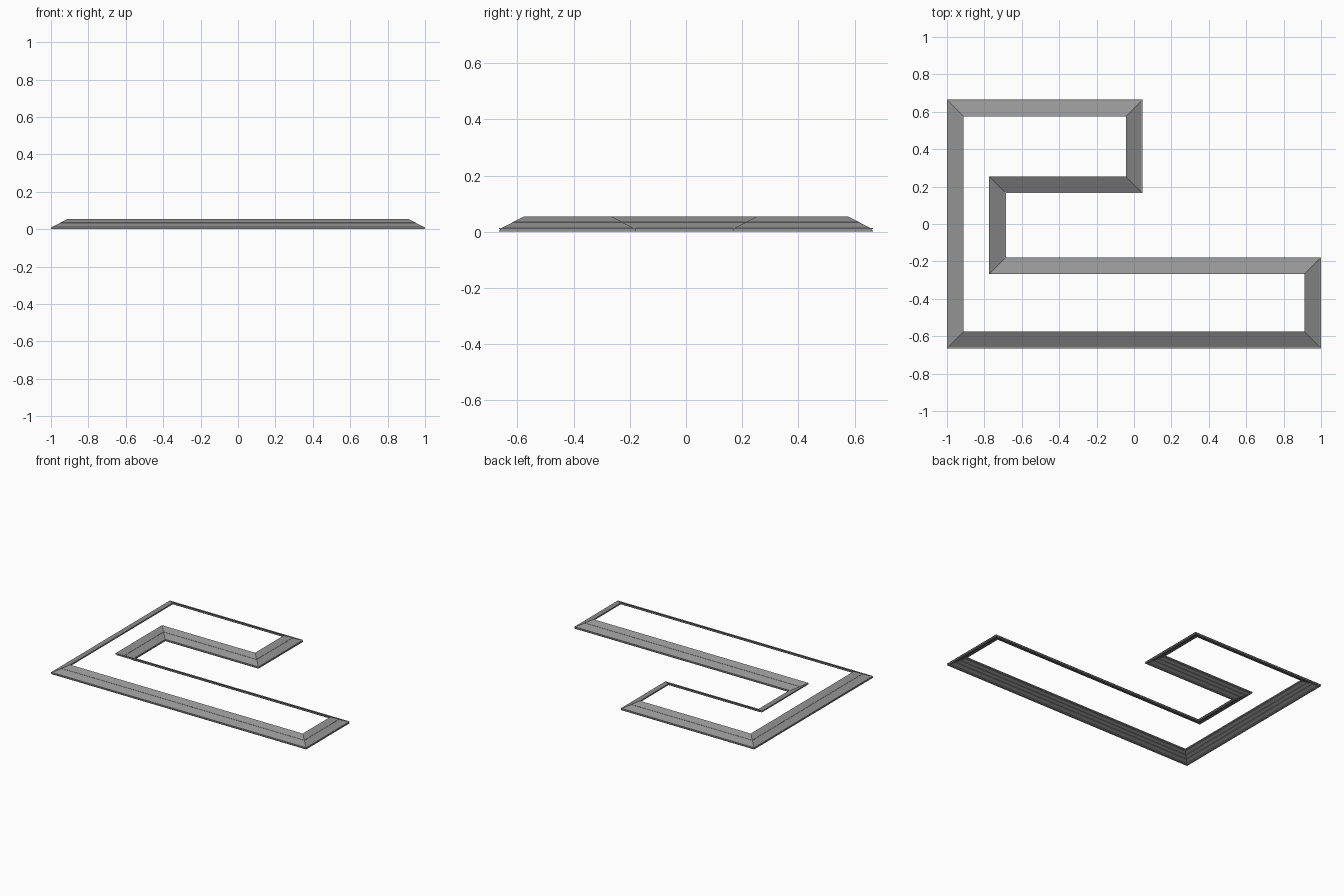
import bpy
from mathutils import Vector

if "Cube" in bpy.data.objects:
    bpy.data.objects.remove(bpy.data.objects["Cube"])

# Outer eave outline, counter-clockwise
P = [Vector(p) for p in [(-1, -.665), (1, -.665), (1, -.178), (-.685, -.178),
                         (-.685, .165), (.045, .165), (.045, .665), (-1, .665)]]
N = len(P)

GREY = bpy.data.materials.new("dark_grey")
GREY.diffuse_color = (.3, .3, .3, 1)
GREY.use_nodes = True
GREY.node_tree.nodes["Principled BSDF"].inputs["Base Color"].default_value = GREY.diffuse_color


def inward(i):
    d = (P[(i + 1) % N] - P[i % N]).normalized()
    return Vector((-d.y, d.x))


def corner(i, d):
    return P[i] + (inward(i - 1) + inward(i)) * d


def sweep(name, profile):
    """Mitred sweep of a closed, counter-clockwise (inset, height) profile."""
    m = len(profile)
    verts = [(*corner(i, d), z) for i in range(N) for d, z in profile]
    faces = [(i * m + k, (i + 1) % N * m + k,
              (i + 1) % N * m + (k + 1) % m, i * m + (k + 1) % m)
             for i in range(N) for k in range(m)]
    me = bpy.data.meshes.new(name)
    me.from_pydata(verts, [], [f[::-1] for f in faces])
    me.materials.append(GREY)
    ob = bpy.data.objects.new(name, me)
    bpy.context.collection.objects.link(ob)


D0, D1, Z0, Z1 = .004, .089, .0125, .055


def slope(d):
    return Z0 + (d - D0) * (Z1 - Z0) / (D1 - D0)


def slab(name, a, b, top, bottom):
    """Sloping slab between insets a and b, with offsets from the roof plane."""
    sweep(name, [(a, slope(a) - bottom), (a, slope(a) - top),
                 (b, slope(b) - top), (b, slope(b) - bottom)])


# Two overlapping roof courses
slab("lower_roof_course", D0, .056, .0015, .008)
slab("upper_roof_course", .048, D1, 0, .008)

# Eave board with a thin lip under the roof edge
sweep("eave_board", [(.002, .003), (.002, .0125), (.012, .0125), (.012, .003)])
sweep("eave_lip", [(0, 0), (0, .004), (.014, .004), (.014, 0)])
sweep("eave_trim", [(0, .009), (0, .0125), (.006, .0125), (.006, .009)])

# Battens on the underside
for k, d in enumerate((.035, .058, .081)):
    slab(f"batten_{k + 1}", d - .003, d + .003, .007, .011)
